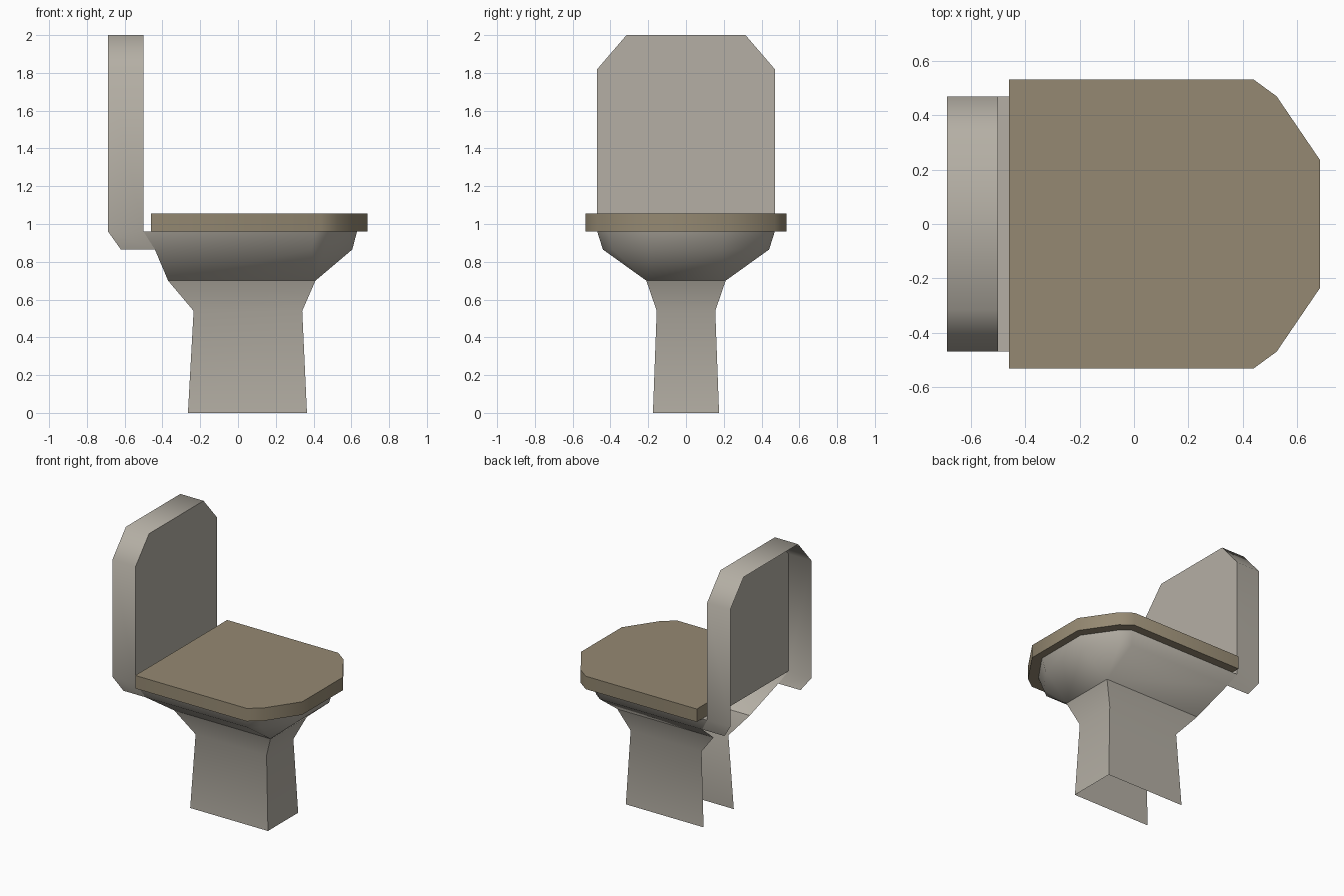
import bpy, bmesh, math

if "Cube" in bpy.data.objects:
    bpy.data.objects.remove(bpy.data.objects["Cube"])


def material(name, rgb):
    m = bpy.data.materials.new(name)
    m.diffuse_color = (*rgb, 1)
    m.use_nodes = True
    m.node_tree.nodes["Principled BSDF"].inputs["Base Color"].default_value = m.diffuse_color
    return m


ceramic = material("warm_grey_ceramic", (0.46, 0.43, 0.375))
wood = material("tan_seat", (0.30, 0.25, 0.168))


def build(name, verts, faces, mat, angle):
    bm = bmesh.new()
    vs = [bm.verts.new(v) for v in verts]
    for f in faces:
        bm.faces.new([vs[i] for i in f])
    bmesh.ops.remove_doubles(bm, verts=bm.verts, dist=1e-4)
    me = bpy.data.meshes.new(name)
    bm.to_mesh(me)
    bm.free()
    me.materials.append(mat)
    me.shade_smooth()
    me.set_sharp_from_angle(angle=math.radians(angle))
    ob = bpy.data.objects.new(name, me)
    bpy.context.collection.objects.link(ob)
    return ob


def loft(name, levels, mat, angle, closed=False, top=False, bottom=False):
    """levels: (z, half outline from the tank end to the nose), top first; mirrored in y."""
    verts = []
    for z, half in levels:
        verts += [(x, y, z) for x, y in half] + [(x, -y, z) for x, y in reversed(half)]
    n = 2 * len(levels[0][1])
    faces = []
    for k in range(len(levels) - 1):
        for i in range(n if closed else n - 1):
            a, b, j = k * n, (k + 1) * n, (i + 1) % n
            faces.append((a + i, a + j, b + j, b + i))
    if top:
        faces.append(tuple(reversed(range(n))))
    if bottom:
        faces.append(tuple(range(len(verts) - n, len(verts))))
    return build(name, verts, faces, mat, angle)


# Pedestal: open at the tank end and underneath
loft("pedestal", [(0.70, [(-0.37, 0.21), (0.41, 0.21)]),
                  (0.54, [(-0.235, 0.155), (0.34, 0.155)]),
                  (0.0, [(-0.265, 0.175), (0.365, 0.175)])], ceramic, 35)

# Bowl: angular rim tapering to the rectangular pedestal top, open at the tank end
loft("bowl", [(0.96, [(-0.5, 0.47), (0.41, 0.47), (0.48, 0.415), (0.63, 0.2)]),
              (0.865, [(-0.44, 0.44), (0.39, 0.44), (0.455, 0.39), (0.605, 0.19)]),
              (0.70, [(-0.37, 0.21)] + [(0.41, 0.21)] * 3)], ceramic, 55, top=True)

# Seat lid: closed chamfered slab
lid = [(-0.46, 0.532), (0.44, 0.532), (0.525, 0.47), (0.685, 0.235)]
loft("seat_lid", [(1.055, lid), (0.96, lid)], wood, 50,
     closed=True, top=True, bottom=True)

# Tank: front panel with a surrounding wall, open at the back and bottom
half = [(0.44, 0.865), (0.47, 0.96), (0.47, 1.82), (0.315, 2.0)]
path = half + [(-y, z) for y, z in reversed(half)]
n = len(path)
back = [(-0.62 if z < 0.9 else -0.688, y, z) for y, z in path]
front = [(-0.44 if z < 0.9 else -0.5, y, z) for y, z in path]
faces = [(i, i + 1, n + i + 1, n + i) for i in range(n - 1)]
faces.append(tuple(range(n + 1, 2 * n - 1)))
build("tank", back + front, faces, ceramic, 55)
